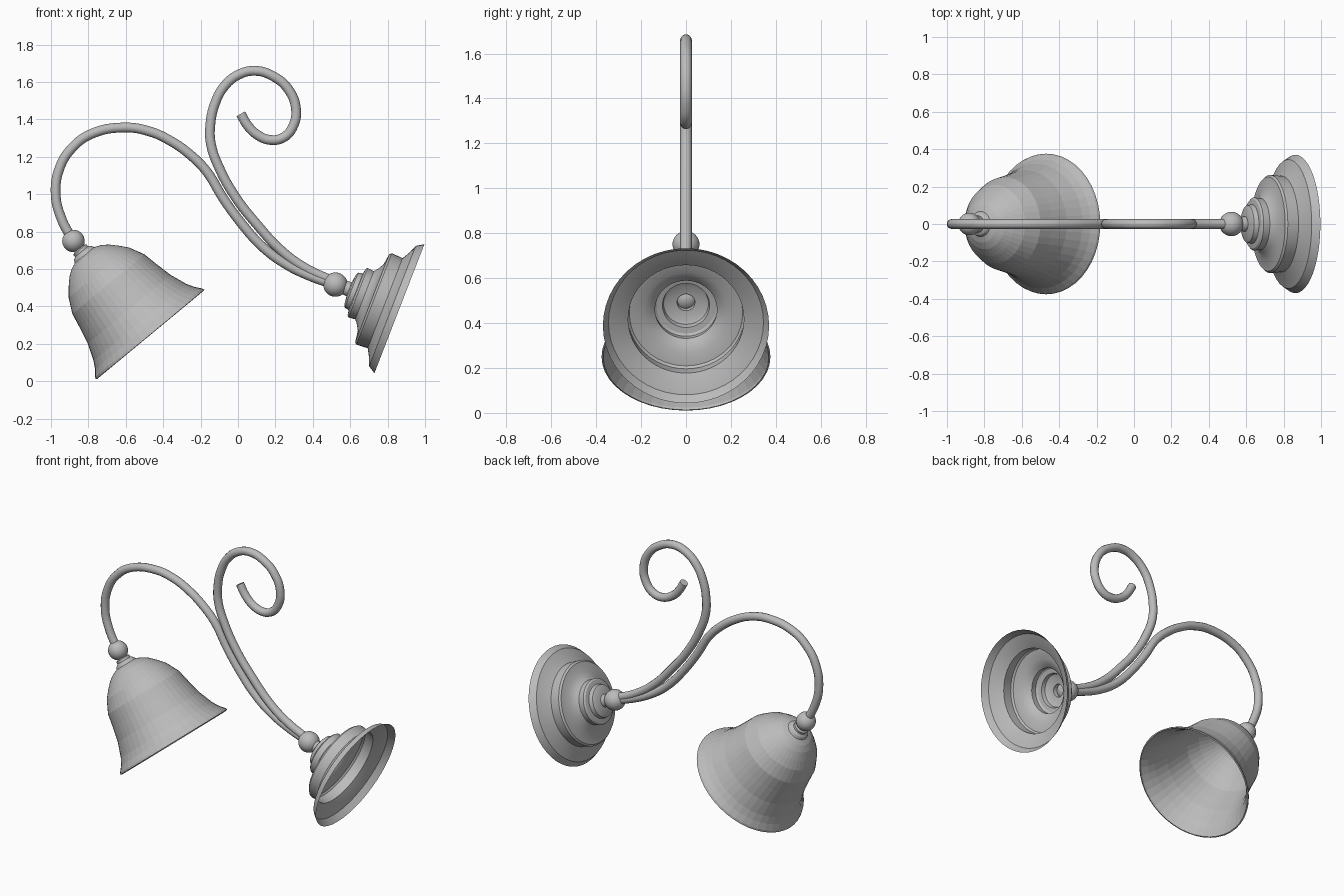
import bpy
import bmesh
import math
from mathutils import Vector

cube = bpy.data.objects.get("Cube")
if cube:
    bpy.data.objects.remove(cube, do_unlink=True)

GREY = (0.5, 0.5, 0.5, 1)
metal = bpy.data.materials.new("plain grey")
metal.use_nodes = True
metal.diffuse_color = GREY
for node in metal.node_tree.nodes:
    if node.type == 'BSDF_PRINCIPLED':
        node.inputs["Base Color"].default_value = GREY


def add_object(name, mesh):
    mesh.materials.clear()
    mesh.materials.append(metal)
    obj = bpy.data.objects.new(name, mesh)
    bpy.context.collection.objects.link(obj)
    return obj


def smooth(obj, angle):
    bpy.ops.object.select_all(action='DESELECT')
    obj.select_set(True)
    bpy.context.view_layer.objects.active = obj
    bpy.ops.object.shade_smooth_by_angle(angle=math.radians(angle))


def lathe(name, profile, base, axis, steps):
    """Spin (radius, height) points about an axis that starts at base."""
    bm = bmesh.new()
    verts = [bm.verts.new((r, 0, h)) for r, h in profile]
    edges = [bm.edges.new(pair) for pair in zip(verts, verts[1:])]
    bmesh.ops.spin(bm, geom=verts + edges, cent=(0, 0, 0), axis=(0, 0, 1),
                   angle=math.tau, steps=steps, use_duplicate=False)
    bmesh.ops.remove_doubles(bm, verts=bm.verts[:], dist=0.0005)
    bmesh.ops.recalc_face_normals(bm, faces=bm.faces[:])
    mesh = bpy.data.meshes.new(name)
    bm.to_mesh(mesh)
    bm.free()
    obj = add_object(name, mesh)
    obj.rotation_mode = 'QUATERNION'
    obj.rotation_quaternion = Vector(axis).to_track_quat('Z', 'Y')
    obj.location = base
    return obj


def ball(name, location, radius):
    bm = bmesh.new()
    bmesh.ops.create_uvsphere(bm, u_segments=32, v_segments=16, radius=radius)
    mesh = bpy.data.meshes.new(name)
    bm.to_mesh(mesh)
    bm.free()
    obj = add_object(name, mesh)
    obj.location = location
    smooth(obj, 40)


def tube(name, points, radius):
    """Round bar through (x, z) points in the middle plane."""
    curve = bpy.data.curves.new(name + " path", 'CURVE')
    curve.dimensions = '3D'
    curve.bevel_depth = radius
    curve.bevel_resolution = 4
    curve.resolution_u = 6
    curve.use_fill_caps = True
    spline = curve.splines.new('BEZIER')
    spline.bezier_points.add(len(points) - 1)
    for knot, (x, z) in zip(spline.bezier_points, points):
        knot.co = (x, 0, z)
        knot.handle_left_type = knot.handle_right_type = 'AUTO'
    path = bpy.data.objects.new(name + " path", curve)
    bpy.context.collection.objects.link(path)
    graph = bpy.context.evaluated_depsgraph_get()
    mesh = bpy.data.meshes.new_from_object(path.evaluated_get(graph))
    bpy.data.objects.remove(path, do_unlink=True)
    smooth(add_object(name, mesh), 40)


# Bell shade, a thin shell with a closed crown
shade_profile = [(.376, 0), (.372, .012), (.345, .045), (.322, .085), (.288, .175),
                 (.266, .27), (.25, .35), (.21, .43), (.172, .475), (.135, .513),
                 (.1, .537), (.068, .55), (.06, .565), (.045, .575), (.045, .59),
                 (.03, .597), (.03, .63)]
shade = lathe("bell_shade", shade_profile, (-.47, 0, .25), (-.637, 0, .77), 44)
shell = shade.modifiers.new("thickness", 'SOLIDIFY')
shell.thickness = .008
shell.offset = -1

# Stepped wall plate, open at the back
plate_profile = [(.37, 0), (.345, .04), (.3, .058), (.258, .082), (.262, .145),
                 (.252, .156), (.19, .165), (.155, .185), (.138, .2), (.142, .237),
                 (.132, .246), (.105, .25), (.1, .275), (.085, .283), (.04, .288),
                 (.035, .35)]
plate = lathe("wall_plate", plate_profile, (.863, 0, .388), (-.932, 0, .361), 48)
smooth(plate, 25)

# Joint balls
ball("shade_ball", (-.88, 0, .75), .06)
ball("plate_ball", (.521, 0, .517), .065)

# Lamp arm, from the shade over the arch to the plate
tube("lamp_arm", [(-.88, .75), (-.94, .86), (-.975, 1.0), (-.95, 1.15), (-.885, 1.25),
                  (-.79, 1.32), (-.61, 1.357), (-.47, 1.335), (-.36, 1.285),
                  (-.26, 1.215), (-.17, 1.125), (-.08, .98), (.01, .855), (.13, .72),
                  (.25, .63), (.38, .565), (.521, .515)], .026)

# Scroll arm, curling above the lamp arm
tube("scroll_arm", [(.521, .53), (.36, .605), (.23, .7), (.1, .84), (-.01, .98),
                    (-.1, 1.14), (-.145, 1.27), (-.148, 1.37), (-.125, 1.48),
                    (-.075, 1.575), (0, 1.638), (.09, 1.66), (.19, 1.63),
                    (.27, 1.56), (.31, 1.455), (.295, 1.365), (.245, 1.305),
                    (.175, 1.29), (.1, 1.32), (.05, 1.37), (.015, 1.43)], .026)
